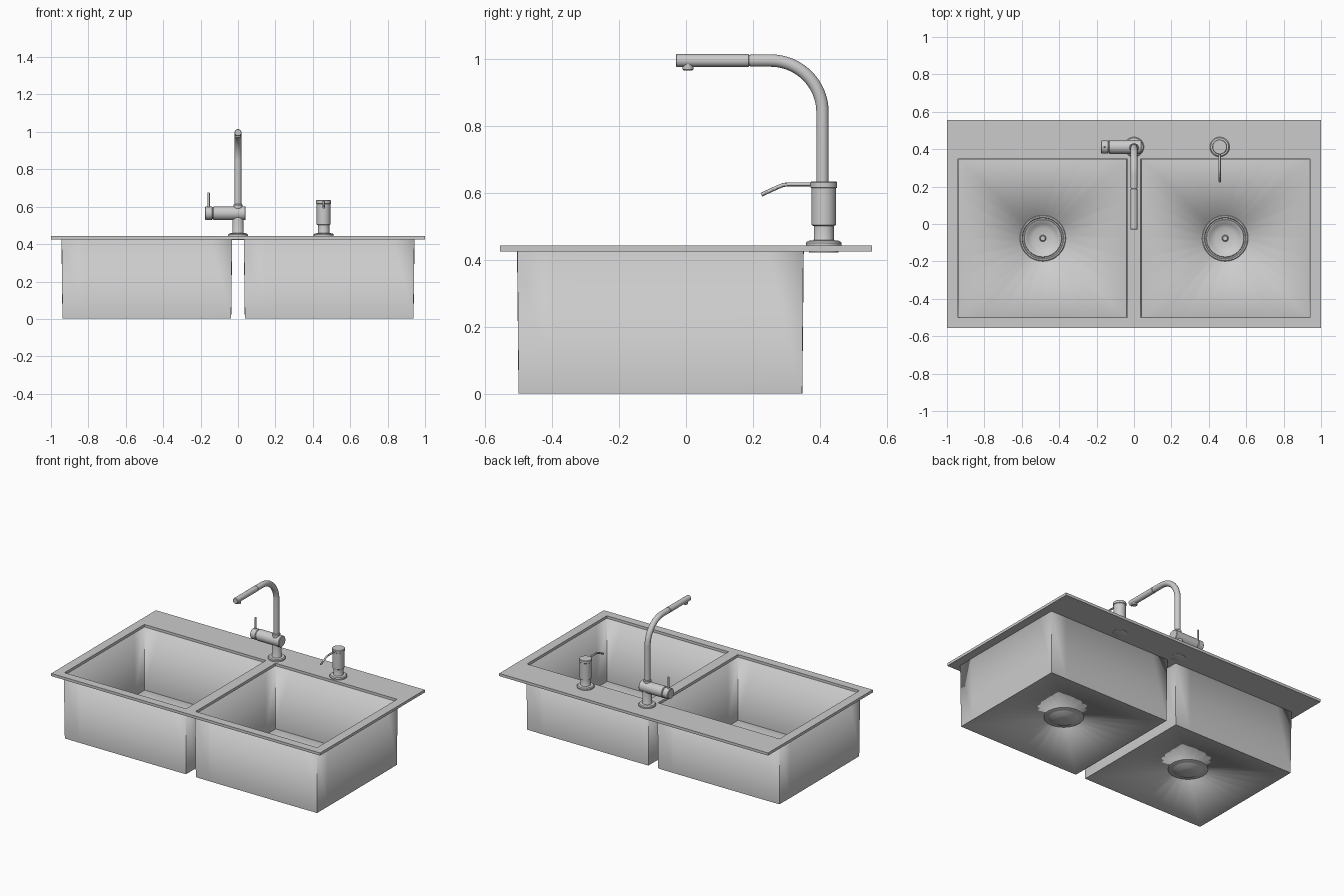
import bpy, bmesh
from math import sin, cos, pi, radians, atan2
from mathutils import Vector, Matrix

if "Cube" in bpy.data.objects:
    bpy.data.objects.remove(bpy.data.objects["Cube"])

DECK = 0.443
FY = 0.412                       # y of faucet and dispenser
BX0, BX1, BY0, BY1 = 0.035, 0.94, -0.501, 0.348   # bowl opening
CX, CY = (BX0 + BX1) / 2, (BY0 + BY1) / 2


def make(name, bm, smooth=True):
    bmesh.ops.recalc_face_normals(bm, faces=bm.faces)
    me = bpy.data.meshes.new(name)
    bm.to_mesh(me)
    bm.free()
    ob = bpy.data.objects.new(name, me)
    bpy.context.collection.objects.link(ob)
    if smooth:
        bpy.context.view_layer.objects.active = ob
        ob.select_set(True)
        bpy.ops.object.shade_smooth_by_angle(angle=radians(30))
        ob.select_set(False)
    return ob


def lathe(name, profile, loc, axis='Z', seg=40):
    """Revolve (radius, height) points; both ends are capped."""
    bm = bmesh.new()
    rings = [[bm.verts.new((r * cos(2 * pi * i / seg), r * sin(2 * pi * i / seg), z))
              for i in range(seg)] for r, z in profile]
    for a, b in zip(rings, rings[1:]):
        for i in range(seg):
            j = (i + 1) % seg
            bm.faces.new((a[i], a[j], b[j], b[i]))
    bm.faces.new(rings[0])
    bm.faces.new(rings[-1])
    if axis == 'X':
        bmesh.ops.rotate(bm, verts=bm.verts, matrix=Matrix.Rotation(pi / 2, 3, 'Y'))
    elif axis == 'Y':
        bmesh.ops.rotate(bm, verts=bm.verts, matrix=Matrix.Rotation(-pi / 2, 3, 'X'))
    bmesh.ops.translate(bm, verts=bm.verts, vec=loc)
    return make(name, bm)


def tube(name, path, radius, seg=24):
    """Sweep a circle along a path lying in a plane of constant x."""
    pts = [Vector(p) for p in path]
    bm = bmesh.new()
    rings = []
    side = Vector((1, 0, 0))
    for i, p in enumerate(pts):
        t = (pts[min(i + 1, len(pts) - 1)] - pts[max(i - 1, 0)]).normalized()
        up = side.cross(t)
        rings.append([bm.verts.new(p + radius * (side * cos(2 * pi * k / seg) + up * sin(2 * pi * k / seg)))
                      for k in range(seg)])
    for a, b in zip(rings, rings[1:]):
        for i in range(seg):
            j = (i + 1) % seg
            bm.faces.new((a[i], a[j], b[j], b[i]))
    bm.faces.new(rings[0])
    bm.faces.new(rings[-1])
    return make(name, bm)


# Deck plate with two openings
bm = bmesh.new()
xs = [-1, -BX1, -BX0, BX0, BX1, 1]
ys = [-0.556, BY0, BY1, 0.556]
grid = [[bm.verts.new((x, y, 0.425)) for y in ys] for x in xs]
for i in range(5):
    for j in range(3):
        if not (j == 1 and i in (1, 3)):
            bm.faces.new((grid[i][j], grid[i + 1][j], grid[i + 1][j + 1], grid[i][j + 1]))
ext = bmesh.ops.extrude_face_region(bm, geom=bm.faces[:])
bmesh.ops.translate(bm, vec=(0, 0, DECK - 0.425),
                    verts=[g for g in ext['geom'] if isinstance(g, bmesh.types.BMVert)])
make("deck_plate", bm, False)


# Bowls: tapered walls, floor sloping to the round drain opening
def bowl(name, cx):
    bm = bmesh.new()
    n = 8
    unit = []
    for k in range(4):
        for i in range(n):
            a, b = 1 - 2 * i / n, 1
            for _ in range(k):
                a, b = -b, a
            unit.append((a, b))
    hx, hy = (BX1 - BX0) / 2, (BY1 - BY0) / 2
    top = [bm.verts.new((cx + u * hx, CY + v * hy, 0.426)) for u, v in unit]
    low = [bm.verts.new((cx + u * (hx - 0.004), CY + v * (hy - 0.003), 0.004)) for u, v in unit]
    hole = []
    for u, v in unit:
        a = atan2(v * hy, u * hx)
        hole.append(bm.verts.new((cx + 0.118 * cos(a), CY + 0.118 * sin(a), 0.05)))
    for p, q in ((top, low), (low, hole)):
        for i in range(4 * n):
            j = (i + 1) % (4 * n)
            bm.faces.new((p[i], p[j], q[j], q[i]))
    ob = make(name, bm)
    # orient every normal toward the bowl interior, then thicken outward
    bmn = bmesh.new()
    bmn.from_mesh(ob.data)
    bmn.faces.ensure_lookup_table()
    f = bmn.faces[0]
    if f.normal.dot(Vector((cx, CY, 0.25)) - f.calc_center_median()) < 0:
        bmesh.ops.reverse_faces(bmn, faces=bmn.faces)
    bmn.to_mesh(ob.data)
    bmn.free()
    mod = ob.modifiers.new("thickness", 'SOLIDIFY')
    mod.thickness = 0.004
    mod.offset = -1


for side, s in (("left", -1), ("right", 1)):
    c = s * CX
    bowl(side + "_bowl", c)
    # Strainer: rim, dished basket and centre knob
    lathe(side + "_drain_strainer",
          [(0.02, -0.030), (0.06, -0.028), (0.088, -0.012), (0.098, -0.008), (0.112, -0.008),
           (0.121, -0.004), (0.123, 0.001), (0.119, 0.005), (0.112, 0.005), (0.108, 0.000),
           (0.102, 0.000), (0.099, 0.004), (0.092, 0.002), (0.078, -0.012), (0.055, -0.022),
           (0.018, -0.024), (0.009, -0.018), (0.009, -0.006), (0.016, -0.003), (0.016, 0.004),
           (0.012, 0.007)], (c, CY, 0.05), seg=48)

# Faucet: base, pedestal, horizontal mixer body, handle and lever
base = [(0.053, 0), (0.053, 0.008), (0.048, 0.014), (0.031, 0.016)]
lathe("faucet_base", base + [(0.03, 0.018), (0.03, 0.11)], (0, FY, DECK))
lathe("mixer_body", [(0.034, -0.133), (0.037, -0.13), (0.037, 0.037), (0.034, 0.04)],
      (0, FY, 0.565), 'X')
lathe("mixer_handle", [(0.032, -0.176), (0.035, -0.173), (0.035, -0.139), (0.031, -0.136), (0.031, -0.13)],
      (0, FY, 0.565), 'X')
lathe("handle_lever", [(0.006, 0), (0.006, 0.083), (0.004, 0.086)], (-0.157, FY, 0.59), seg=16)

# Curved spout with pull-out head and aerator
R, top_z = 0.155, 0.996
py = FY - 0.004
lathe("spout_collar", [(0.024, 0), (0.024, 0.02), (0.021, 0.024)], (0, py, 0.59))
arc = [(0, py - R + R * cos(a), top_z - R + R * sin(a)) for a in (pi / 2 * i / 20 for i in range(21))]
tube("spout_pipe", [(0, py, 0.58), (0, py, 0.75)] + arc + [(0, 0.192, top_z)], 0.0185)
lathe("spout_head", [(0.0165, -0.030), (0.019, -0.028), (0.019, 0.187), (0.0165, 0.189), (0.0165, 0.194)],
      (0, 0, top_z), 'Y', 24)
lathe("aerator", [(0.013, 0.967), (0.016, 0.970), (0.016, 0.985)], (0, 0.006, 0), seg=24)

# Soap dispenser: flanged neck, body, cap and bent nozzle
DX = 0.458
lathe("dispenser_body", base + [(0.03, 0.018), (0.03, 0.058), (0.037, 0.062), (0.037, 0.172),
                                (0.034, 0.174)], (DX, FY, DECK))
lathe("dispenser_cap", [(0.034, 0.612), (0.04, 0.617), (0.04, 0.632), (0.037, 0.635)], (DX, FY, 0))
tube("dispenser_nozzle", [(DX, FY, 0.626), (DX, 0.305, 0.626), (DX, 0.29, 0.624),
                          (DX, 0.275, 0.618), (DX, 0.225, 0.595)], 0.006, 12)

# Mounting washers under the deck
for name, x in (("faucet_washer", 0), ("dispenser_washer", DX)):
    lathe(name, [(0.042, 0.422), (0.044, 0.423), (0.044, 0.43)], (x, FY, 0))
